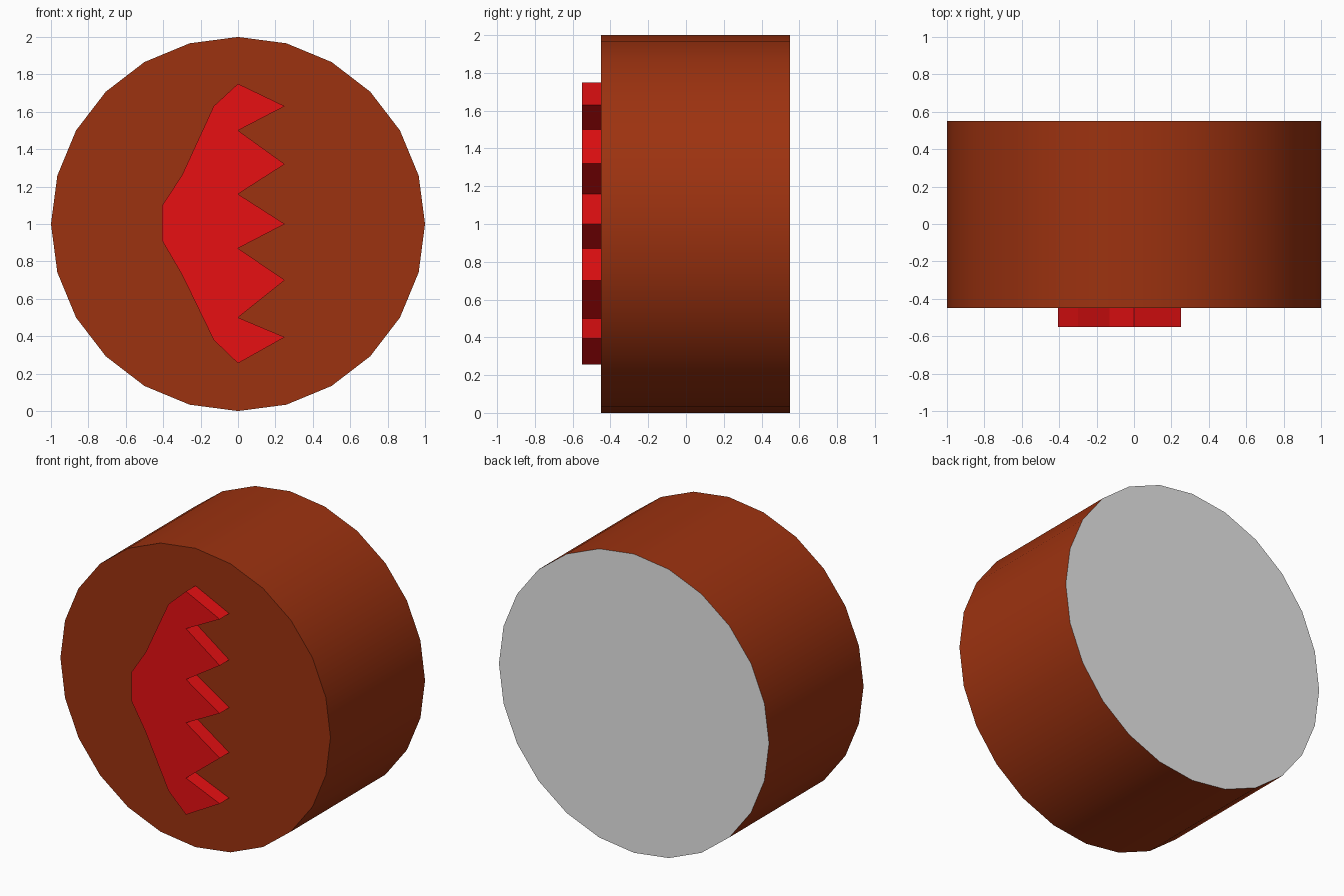
import bpy
import bmesh
from math import radians
from mathutils import Matrix, Vector

cube = bpy.data.objects.get("Cube")
if cube:
    bpy.data.objects.remove(cube, do_unlink=True)


def material(name, rgb):
    mat = bpy.data.materials.new(name)
    mat.use_nodes = True
    mat.diffuse_color = (*rgb, 1)
    mat.node_tree.nodes["Principled BSDF"].inputs["Base Color"].default_value = (*rgb, 1)
    return mat


def finish(name, bm, mats):
    bmesh.ops.recalc_face_normals(bm, faces=bm.faces)
    mesh = bpy.data.meshes.new(name)
    bm.to_mesh(mesh)
    bm.free()
    for mat in mats:
        mesh.materials.append(mat)
    obj = bpy.data.objects.new(name, mesh)
    bpy.context.collection.objects.link(obj)
    return obj


brown = material("rust brown", (0.336, 0.032, 0.005))
grey = material("light grey", (0.8, 0.8, 0.8))
red = material("bright red", (0.8, 0.005, 0.006))

FRONT, BACK = -0.45, 0.55

# Drum: 24-sided cylinder lying along y, with a grey back face
bm = bmesh.new()
place = Matrix.Translation((0, (FRONT + BACK) / 2, 1)) @ Matrix.Rotation(radians(90), 4, "X")
bmesh.ops.create_cone(bm, cap_ends=True, segments=24, radius1=1, radius2=1,
                      depth=BACK - FRONT, matrix=place)
bm.normal_update()
for face in bm.faces:
    face.material_index = 1 if face.normal.y > 0.9 else 0
drum = finish("drum", bm, [brown, grey])
bpy.ops.object.select_all(action="DESELECT")
drum.select_set(True)
bpy.context.view_layer.objects.active = drum
bpy.ops.object.shade_smooth_by_angle(angle=radians(30))

# Jagged emblem: teeth down the right edge, bowed outline up the left
teeth = [(0, 1.75), (0.25, 1.63), (0, 1.5), (0.25, 1.32), (0, 1.16), (0.25, 1.0),
         (0, 0.87), (0.25, 0.7), (0, 0.5), (0.25, 0.395), (0, 0.255)]
bow = [(-0.13, 0.38), (-0.3, 0.73), (-0.405, 0.91), (-0.405, 1.1), (-0.3, 1.26), (-0.13, 1.63)]
bm = bmesh.new()
outline = bm.faces.new([bm.verts.new((x, FRONT, z)) for x, z in teeth + bow])
extruded = bmesh.ops.extrude_face_region(bm, geom=[outline], use_keep_orig=True)
moved = [g for g in extruded["geom"] if isinstance(g, bmesh.types.BMVert)]
bmesh.ops.translate(bm, verts=moved, vec=Vector((0, -0.1, 0)))
finish("jagged_emblem", bm, [red])
